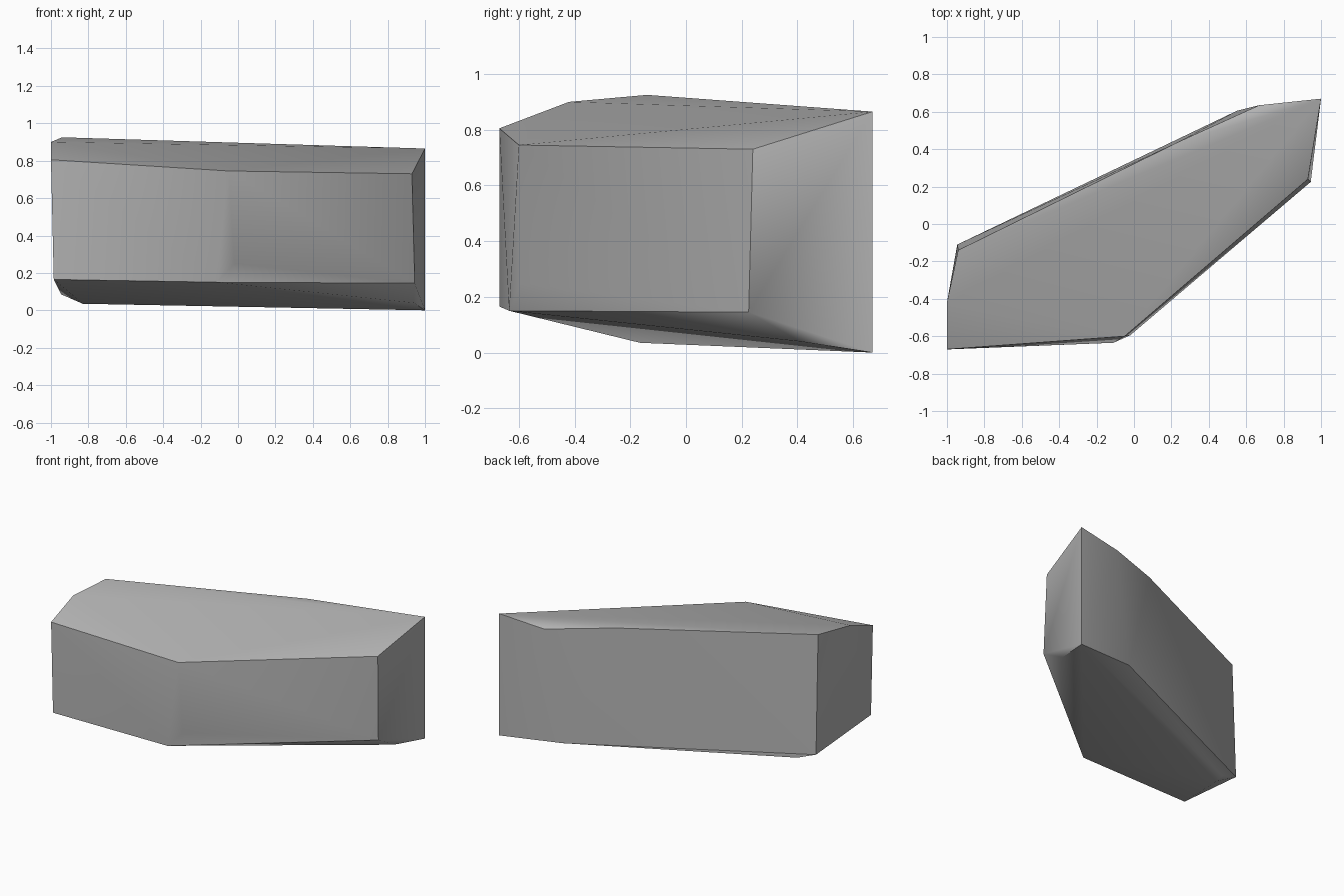
import bpy, bmesh, math

cube = bpy.data.objects.get("Cube")
if cube:
    bpy.data.objects.remove(cube, do_unlink=True)

# Corners of the chipped boulder, wrapped in a convex hull
UPPER = [
    (-1, -.67, .805), (-.05, -.60, .745), (.93, .24, .73), (1, .67, .865),
    (-1, -.42, .90), (-.94, -.14, .925), (.24, .44, .878), (.67, .635, .83),
]
LOWER = [
    (-.985, -.67, .165), (-.11, -.635, .15), (-.02, -.595, .25),
    (.945, .225, .145), (.94, .41, .04), (1, .67, 0), (.55, .605, .04),
    (-.945, -.11, .085), (-.83, -.165, .035), (-.81, -.09, .035),
]

bm = bmesh.new()
for co in UPPER + LOWER:
    bm.verts.new(co)
hull = bmesh.ops.convex_hull(bm, input=bm.verts[:])
unused = [g for g in hull["geom_interior"] if isinstance(g, bmesh.types.BMVert)]
bmesh.ops.delete(bm, geom=unused, context="VERTS")
bmesh.ops.recalc_face_normals(bm, faces=bm.faces[:])
mesh = bpy.data.meshes.new("boulder")
bm.to_mesh(mesh)
bm.free()

# Single stone colour
stone = bpy.data.materials.new("stone_grey")
stone.use_nodes = True
grey = (.45, .45, .45, 1)
stone.diffuse_color = grey
stone.node_tree.nodes["Principled BSDF"].inputs["Base Color"].default_value = grey
mesh.materials.append(stone)

# Soft facets with crisp chipped edges
boulder = bpy.data.objects.new("boulder", mesh)
bpy.context.collection.objects.link(boulder)
bpy.context.view_layer.objects.active = boulder
boulder.select_set(True)
bpy.ops.object.shade_smooth_by_angle(angle=math.radians(38))
